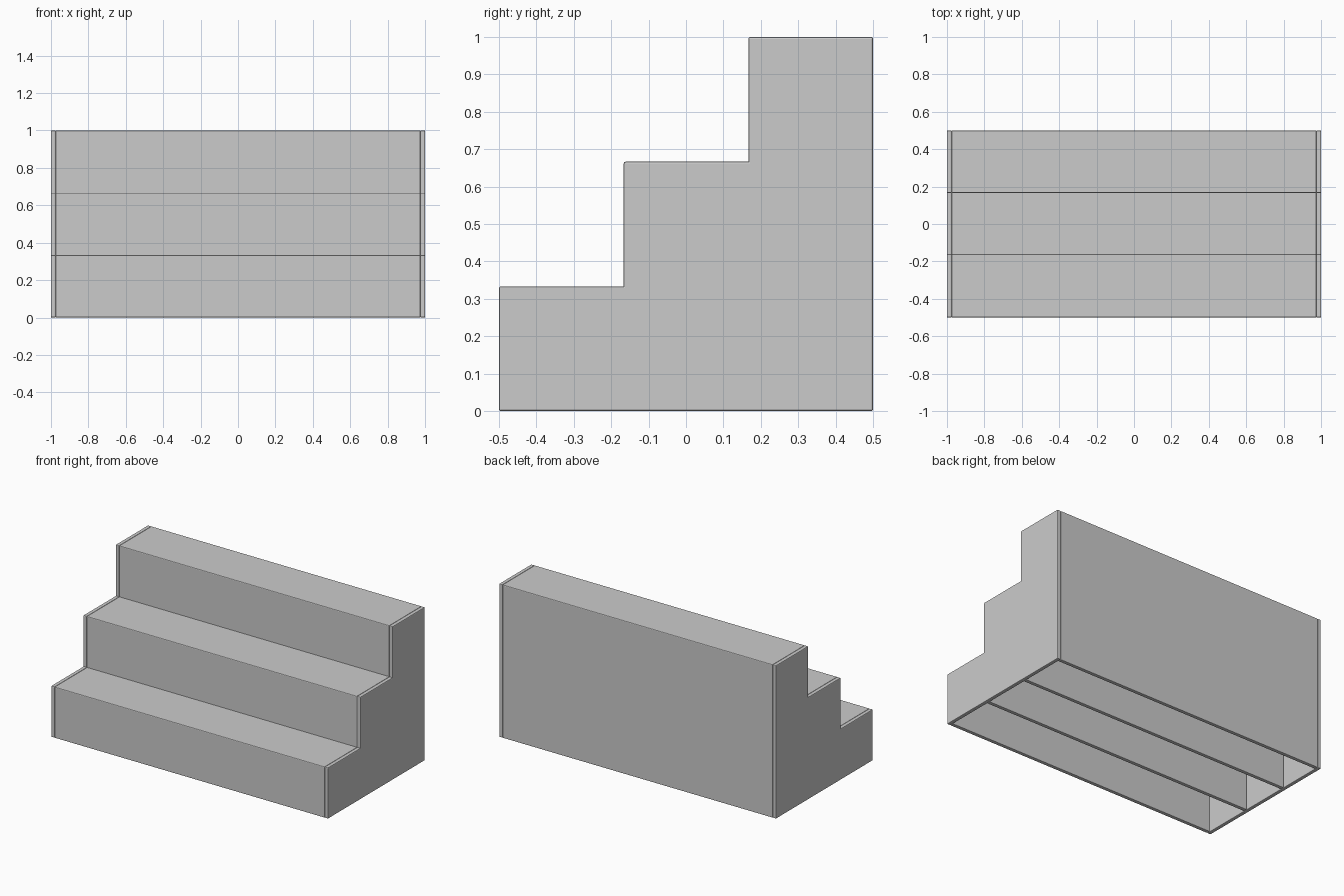
import bpy, bmesh
from mathutils import Vector

if "Cube" in bpy.data.objects:
    bpy.data.objects.remove(bpy.data.objects["Cube"])

T = 0.025      # board thickness
BEVEL = 0.005  # eased edges
S = 1 / 6      # half a step depth


def extrude_profile(name, profile, x0, x1):
    """Extrude a (y, z) outline along x and ease its convex edges."""
    bm = bmesh.new()
    face = bm.faces.new([bm.verts.new((x0, y, z)) for y, z in profile])
    ext = bmesh.ops.extrude_face_region(bm, geom=[face])
    verts = [v for v in ext["geom"] if isinstance(v, bmesh.types.BMVert)]
    bmesh.ops.translate(bm, verts=verts, vec=Vector((x1 - x0, 0, 0)))
    bmesh.ops.recalc_face_normals(bm, faces=bm.faces)
    convex = [e for e in bm.edges if e.calc_face_angle_signed(0) > 0.5]
    bmesh.ops.bevel(bm, geom=convex, offset=BEVEL, segments=2, profile=0.5,
                    affect='EDGES', clamp_overlap=True)
    bmesh.ops.recalc_face_normals(bm, faces=bm.faces)
    mesh = bpy.data.meshes.new(name)
    bm.to_mesh(mesh)
    bm.free()
    obj = bpy.data.objects.new(name, mesh)
    bpy.context.collection.objects.link(obj)
    return obj


# Stepped outline shared by the sides and the step boards
stairs = [(-0.5, 0), (-0.5, 1 / 3), (-S, 1 / 3), (-S, 2 / 3),
          (S, 2 / 3), (S, 1), (0.5, 1), (0.5, 0)]

# Hollow compartments under each tread, divided by full-height risers
hollows = []
for front, back, top in ((S, 0.5 - T, 1), (-S, S, 2 / 3), (-0.5, -S, 1 / 3)):
    hollows += [(back, 0), (back, top - T), (front + T, top - T), (front + T, 0)]

extrude_profile("treads_and_risers", stairs + hollows, -1 + T, 1 - T)

# Side panels
extrude_profile("left_side_panel", stairs, -1, -1 + T)
extrude_profile("right_side_panel", stairs, 1 - T, 1)
